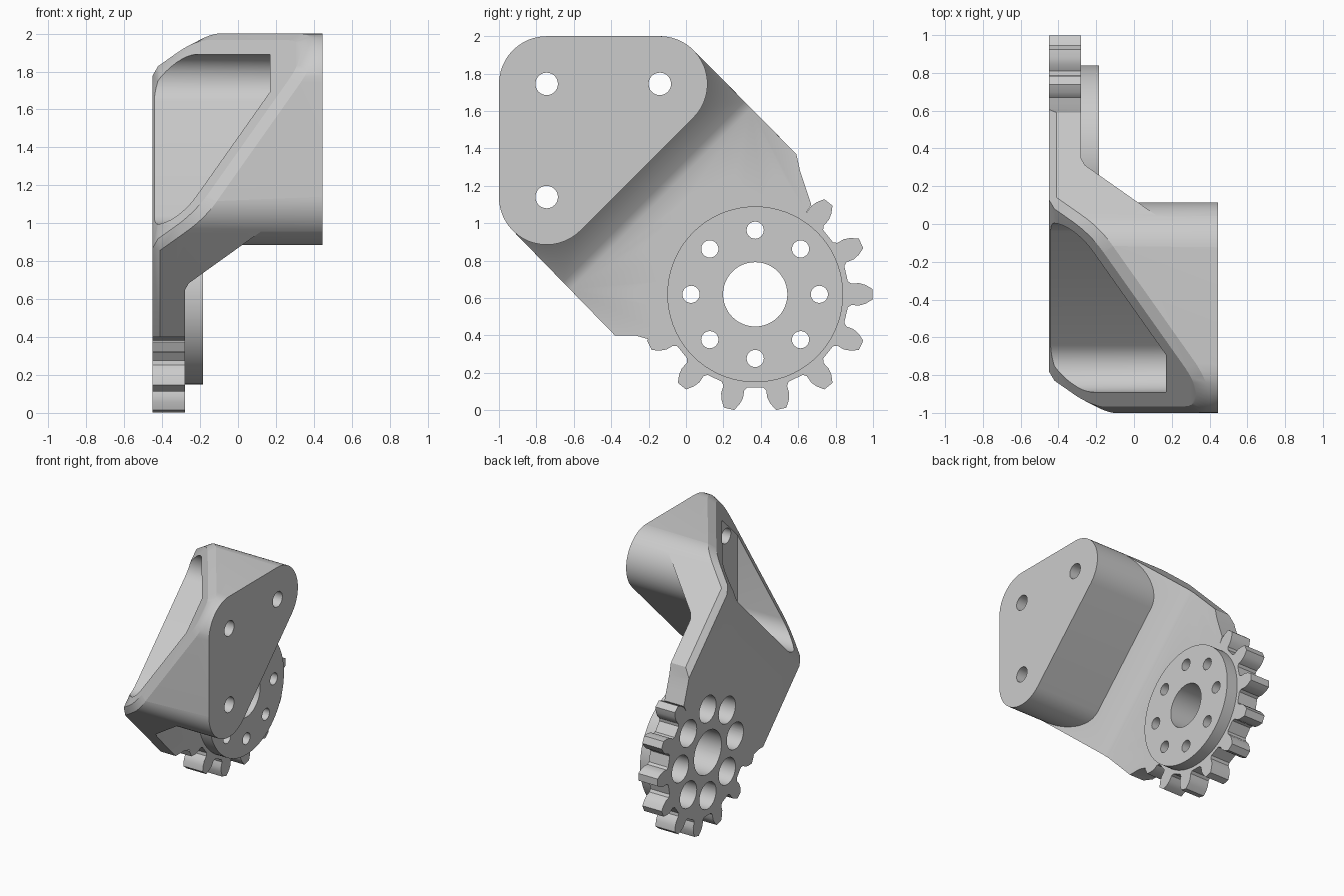
import bpy, bmesh, math
from mathutils import Vector

cube = bpy.data.objects.get("Cube")
if cube:
    bpy.data.objects.remove(cube, do_unlink=True)

mat = bpy.data.materials.new("light_grey")
mat.use_nodes = True
GREY = (0.6, 0.6, 0.6, 1)
mat.diffuse_color = GREY
mat.node_tree.nodes["Principled BSDF"].inputs["Base Color"].default_value = GREY

# Main dimensions; profiles are (y, z) pairs extruded along x
BACK, PLATE, FACE = -0.45, -0.28, 0.445
R2 = math.sqrt(2)
HOLES = [(-0.14, 1.745), (-0.745, 1.745), (-0.745, 1.14)]
CORNER = 0.255
GEAR = (0.37, 0.62)


def arc(c, r, a0, a1, n=12):
    angles = [math.radians(a0 + (a1 - a0) * i / n) for i in range(n + 1)]
    return [(c[0] + r * math.cos(a), c[1] + r * math.sin(a)) for a in angles]


def along(u, v):
    """Point measured along and across the arm's diagonal."""
    return ((u + v) / R2, 1 + (v - u) / R2)


def axes(p):
    return (p.y - p.z + 1) / R2, (p.y + p.z - 1) / R2


def prism(points, x0, x1):
    bm = bmesh.new()
    face = bm.faces.new([bm.verts.new((x0, y, z)) for y, z in points])
    top = bmesh.ops.extrude_face_region(bm, geom=[face])["geom"]
    bmesh.ops.translate(bm, vec=(x1 - x0, 0, 0),
                        verts=[g for g in top if isinstance(g, bmesh.types.BMVert)])
    bmesh.ops.recalc_face_normals(bm, faces=bm.faces)
    return bm


def slice_off(bm, u, x, nu, nx):
    """Remove what lies beyond a plane through (u, x) with normal (nu, nx)."""
    cut = bmesh.ops.bisect_plane(
        bm, geom=bm.verts[:] + bm.edges[:] + bm.faces[:], dist=1e-5,
        plane_co=(x, *along(u, 0)), plane_no=Vector((nx, nu / R2, -nu / R2)).normalized(),
        clear_outer=True)
    edges = [g for g in cut["geom_cut"] if isinstance(g, bmesh.types.BMEdge)]
    bmesh.ops.holes_fill(bm, edges=edges, sides=0)
    bmesh.ops.recalc_face_normals(bm, faces=bm.faces)
    return edges


def to_object(bm, name):
    mesh = bpy.data.meshes.new(name)
    bm.to_mesh(mesh)
    bm.free()
    mesh.materials.append(mat)
    obj = bpy.data.objects.new(name, mesh)
    bpy.context.collection.objects.link(obj)
    return obj


def combine(target, bm, operation):
    tool = to_object(bm, "tool")
    tool.hide_render = True
    mod = target.modifiers.new("combine", "BOOLEAN")
    mod.operation, mod.solver, mod.object = operation, "EXACT", tool
    bpy.context.view_layer.objects.active = target
    bpy.ops.object.modifier_apply(modifier=mod.name)
    bpy.data.objects.remove(tool, do_unlink=True)


def triangle(r):
    return (arc(HOLES[0], r, -45, 90) + arc(HOLES[1], r, 90, 180)
            + arc(HOLES[2], r, 180, 315))


# Arm blank: rounded head, straight diagonal sides, foot reaching the gear
outline = (arc(HOLES[0], CORNER, 45, 90) + arc(HOLES[1], CORNER, 90, 180)
           + arc(HOLES[2], CORNER, 180, 225)
           + [(-0.38, 0.4), (-0.27, 0.4), (-0.2, 0.38), (-0.12, 0.35), GEAR,
              (0.67, 1.1), (0.64, 1.19), (0.61, 1.28), (0.59, 1.37)])
blank = prism(outline, BACK, FACE)
slice_off(blank, -0.5, BACK, -1, -1)

# Chamfer the sloping rim and the long edges of the back face
rim = []
for e in blank.edges:
    spots = [(*axes(v.co), v.co.x) for v in e.verts]
    sloped = all(abs(u + x + 0.95) < 1e-3 for u, v, x in spots)
    side = all(abs(v) > 0.66 and abs(x - BACK) < 1e-3 for u, v, x in spots)
    back_lip = all(abs(x - BACK) < 1e-3 for u, v, x in spots)
    if side or (sloped and not back_lip):
        rim.append(e)
bmesh.ops.bevel(blank, geom=rim, offset=0.04, segments=1, affect="EDGES", clamp_overlap=True)
bracket = to_object(blank, "bracket")

# Clear the space beyond the head and above the sloping arm
hu, hv = (HOLES[0][0] - HOLES[0][1] + 1) / R2, (HOLES[0][0] + HOLES[0][1] - 1) / R2
bend = arc((hu, hv), CORNER, 89, 0)
clear = ([(2, 1.2), (bend[0][0], 1.2)] + bend
         + [(u, -v) for u, v in reversed(bend)] + [(bend[0][0], -1.2), (2, -1.2)])
space = prism([along(u, v) for u, v in clear], PLATE, 1)
slice_off(space, -0.22, PLATE, -1, -1)
slice_off(space, -0.19, PLATE, -0.41, -1)
combine(bracket, space, "DIFFERENCE")

# Pocket behind the mounting face, and its screw holes
combine(bracket, prism(triangle(0.145), -1, 0.17), "DIFFERENCE")
for hole in HOLES:
    combine(bracket, prism(arc(hole, 0.06, 0, 352.5, 47), 0, 1), "DIFFERENCE")

# Gear with tapered teeth, and the round boss on it
TEETH = 14
gear = []
for i in range(TEETH):
    a = 2 * math.pi * i / TEETH
    for r, t in [(0.495, -0.07), (0.515, -0.057), (0.555, -0.06), (0.59, -0.05), (0.628, -0.028),
                 (0.628, 0.028), (0.59, 0.05), (0.555, 0.06), (0.515, 0.057), (0.495, 0.07)]:
        gear.append((GEAR[0] + r * math.cos(a) - t * math.sin(a),
                     GEAR[1] + r * math.sin(a) + t * math.cos(a)))
combine(bracket, prism(gear, BACK, PLATE), "UNION")
combine(bracket, prism(arc(GEAR, 0.47, 0, 355, 71), -0.4, -0.185), "UNION")

# Bore, and a ring of screw holes with wide recesses at the back
combine(bracket, prism(arc(GEAR, 0.172, 0, 352.5, 47), -1, 1), "DIFFERENCE")
for y, z in arc(GEAR, 0.343, 0, 315, 7):
    combine(bracket, prism(arc((y, z), 0.046, 0, 345, 23), -1, 0), "DIFFERENCE")
    combine(bracket, prism(arc((y, z), 0.105, 0, 348.75, 31), -1, -0.26), "DIFFERENCE")

bpy.ops.object.select_all(action="DESELECT")
bracket.select_set(True)
bpy.context.view_layer.objects.active = bracket
bpy.ops.object.shade_smooth_by_angle(angle=math.radians(25))
